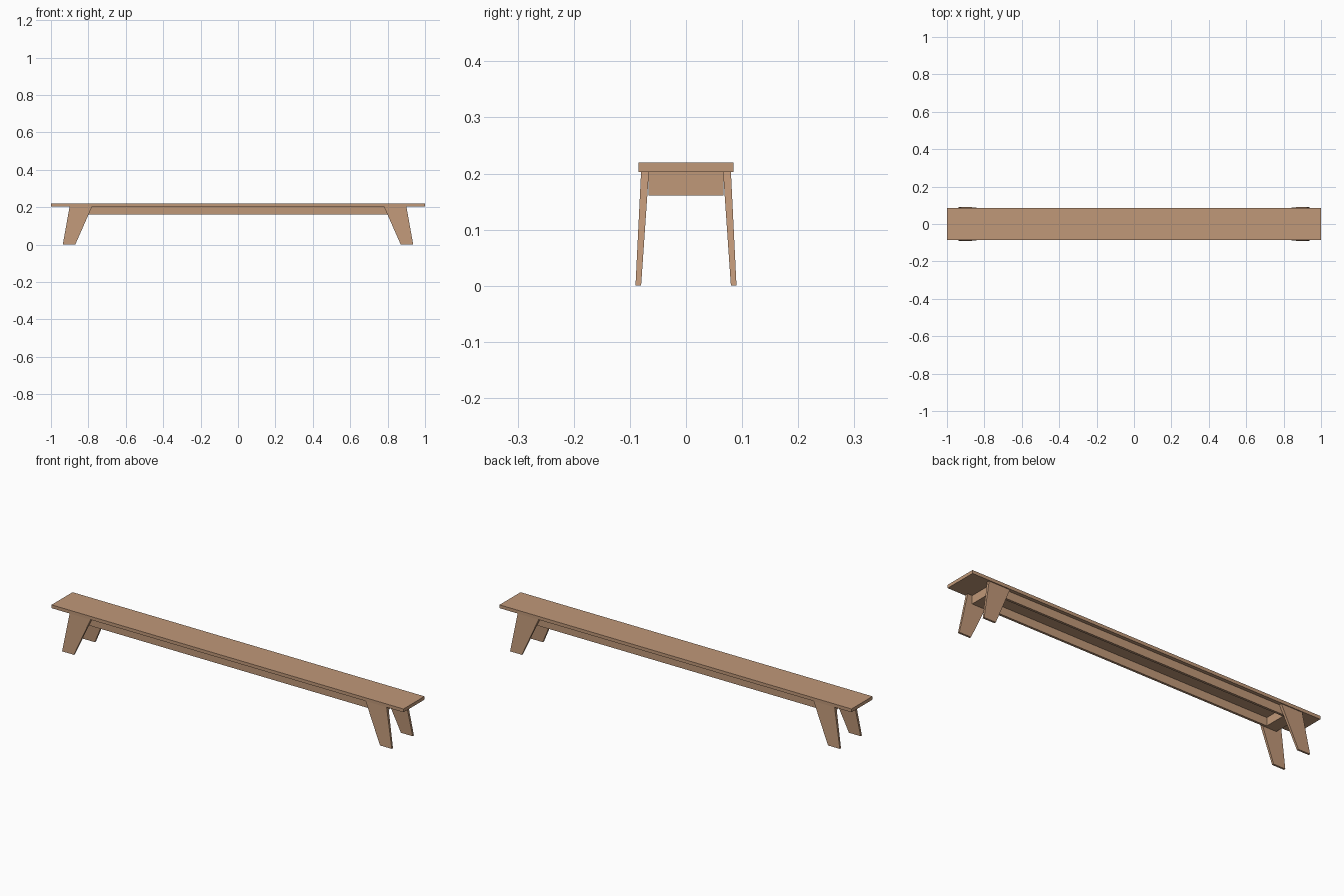
import bpy

if "Cube" in bpy.data.objects:
    bpy.data.objects.remove(bpy.data.objects["Cube"])

# One wood colour for the whole bench
wood = bpy.data.materials.new("tan wood")
wood.diffuse_color = (0.53, 0.315, 0.19, 1)
wood.use_nodes = True
wood.node_tree.nodes["Principled BSDF"].inputs["Base Color"].default_value = wood.diffuse_color

BOX_FACES = [(0, 3, 2, 1), (4, 5, 6, 7), (0, 1, 5, 4),
             (1, 2, 6, 5), (2, 3, 7, 6), (3, 0, 4, 7)]


def tapered_box(name, low, high):
    """Solid between two rectangles, each (x0, x1, y0, y1, z)."""
    verts = []
    for x0, x1, y0, y1, z in (low, high):
        verts += [(x0, y0, z), (x1, y0, z), (x1, y1, z), (x0, y1, z)]
    mesh = bpy.data.meshes.new(name)
    mesh.from_pydata(verts, [], BOX_FACES)
    mesh.materials.append(wood)
    obj = bpy.data.objects.new(name, mesh)
    bpy.context.collection.objects.link(obj)
    return obj


def box(name, x0, x1, y0, y1, z0, z1):
    return tapered_box(name, (x0, x1, y0, y1, z0), (x0, x1, y0, y1, z1))


# Long seat plank
box("seat", -1, 1, -0.085, 0.085, 0.203, 0.22)

# Apron rails under the seat
for side, y0, y1 in (("front", -0.067, -0.055), ("back", 0.055, 0.067)):
    box(side + "_rail", -0.875, 0.875, y0, y1, 0.161, 0.204)

# Cross blocks joining the rails between the legs
for side, x0, x1 in (("left", -0.875, -0.81), ("right", 0.81, 0.875)):
    box(side + "_cross_block", x0, x1, -0.056, 0.056, 0.161, 0.204)

# Splayed, tapered legs
for xs, xname in ((-1, "left"), (1, "right")):
    for ys, yname in ((-1, "front"), (1, "back")):
        def rect(xa, xb, ya, yb, z):
            return (*sorted((xs * xa, xs * xb)), *sorted((ys * ya, ys * yb)), z)
        tapered_box(f"{yname}_{xname}_leg",
                    rect(0.87, 0.937, 0.080, 0.090, 0),
                    rect(0.78, 0.90, 0.066, 0.080, 0.204))
